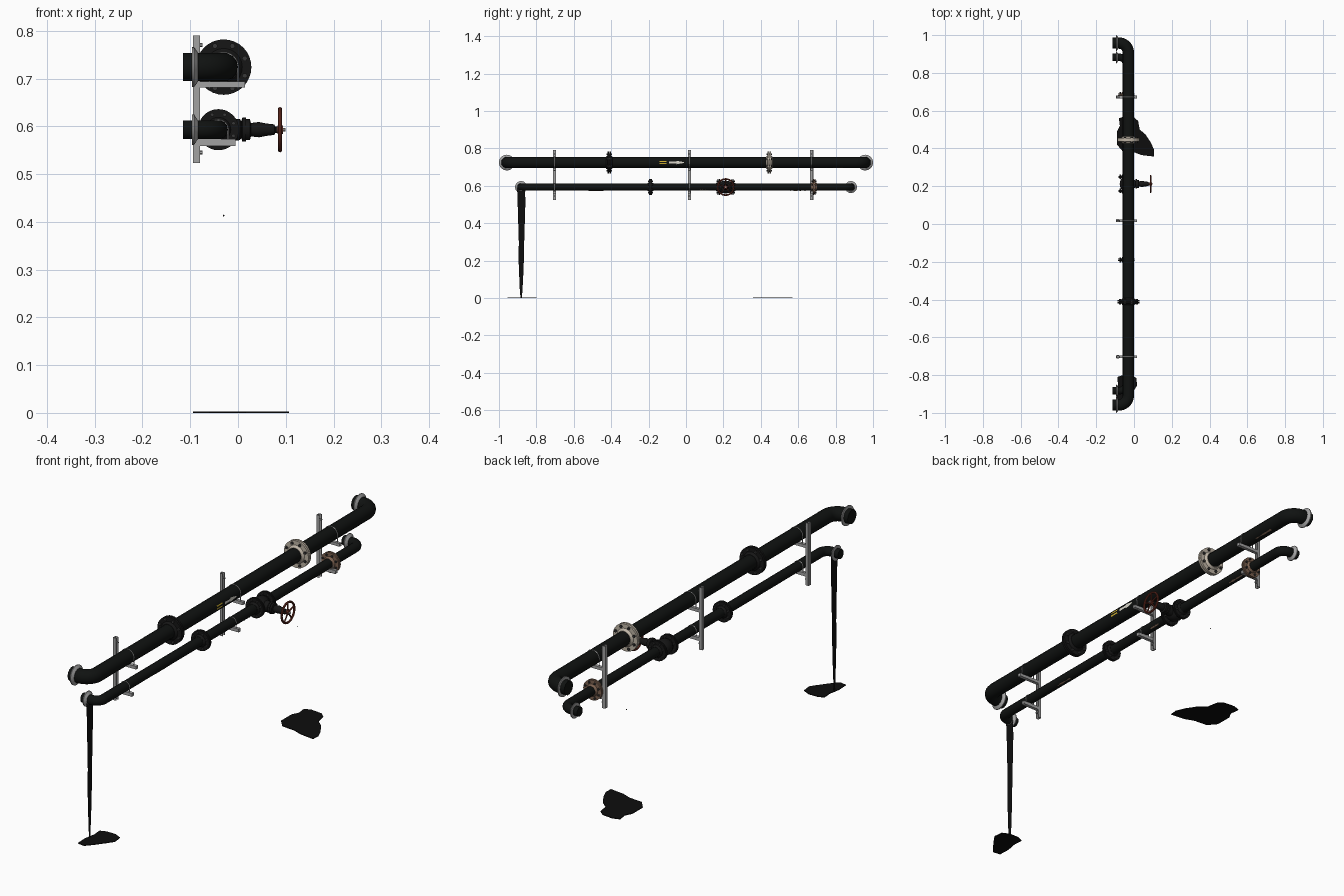
import bpy, bmesh, math, random
from mathutils import Vector, Matrix

if "Cube" in bpy.data.objects:
    bpy.data.objects.remove(bpy.data.objects["Cube"])

random.seed(4)


def material(name, rgb):
    m = bpy.data.materials.new(name)
    m.diffuse_color = (*rgb, 1)
    m.use_nodes = True
    m.node_tree.nodes["Principled BSDF"].inputs["Base Color"].default_value = m.diffuse_color
    return m


PIPE = material("pipe black", (0.005, 0.006, 0.0055))
IRON = material("flange black", (0.008, 0.008, 0.008))
BOLT = material("bolt dark grey", (0.04, 0.04, 0.04))
STEEL = material("galvanised grey", (0.36, 0.36, 0.36))
BEIGE = material("pale flange", (0.52, 0.46, 0.38))
RUST = material("rusty brown", (0.20, 0.12, 0.08))
RED = material("wheel red", (0.16, 0.03, 0.018))
OIL = material("spilled liquid", (0.004, 0.004, 0.004))
YELLOW = material("label yellow", (0.65, 0.45, 0.03))
WHITE = material("label white", (0.70, 0.68, 0.60))

# pipe data: centre x, centre z, radius, end y, bend radius
UX, UZ, UR = -0.03, 0.724, 0.03
LX, LZ, LR = -0.041, 0.593, 0.02


def finish(name, bm, mat):
    me = bpy.data.meshes.new(name)
    bmesh.ops.recalc_face_normals(bm, faces=bm.faces)
    bm.to_mesh(me)
    bm.free()
    me.materials.append(mat)
    ob = bpy.data.objects.new(name, me)
    bpy.context.collection.objects.link(ob)
    bpy.ops.object.select_all(action='DESELECT')
    ob.select_set(True)
    bpy.context.view_layer.objects.active = ob
    bpy.ops.object.shade_smooth_by_angle(angle=math.radians(35))
    return ob


def lathe(bm, centre, axis, profile, n=24):
    """Spin (distance along axis, radius) pairs into a closed solid."""
    rot = Vector((0, 0, 1)).rotation_difference(Vector(axis)).to_matrix()
    rings = [[bm.verts.new(Vector(centre) + rot @ Vector(
        (r * math.cos(math.tau * i / n), r * math.sin(math.tau * i / n), d)))
        for i in range(n)] for d, r in profile]
    for a, b in zip(rings, rings[1:]):
        for i in range(n):
            bm.faces.new((a[i], a[(i + 1) % n], b[(i + 1) % n], b[i]))
    bm.faces.new(rings[0][::-1])
    bm.faces.new(rings[-1])


def box(bm, x0, x1, y0, y1, z0, z1):
    m = Matrix.Translation(((x0 + x1) / 2, (y0 + y1) / 2, (z0 + z1) / 2))
    bmesh.ops.create_cube(bm, size=1, matrix=m @ Matrix.Diagonal((x1 - x0, y1 - y0, z1 - z0, 1)))


def tube(name, pts, radius, mat, cyclic=False, res=5):
    cu = bpy.data.curves.new(name, 'CURVE')
    cu.dimensions = '3D'
    cu.bevel_depth, cu.bevel_resolution, cu.use_fill_caps = radius, res, True
    sp = cu.splines.new('POLY')
    sp.points.add(len(pts) - 1)
    for p, co in zip(sp.points, pts):
        p.co = (*co, 1)
    sp.use_cyclic_u = cyclic
    tmp = bpy.data.objects.new(name + "_path", cu)
    bpy.context.collection.objects.link(tmp)
    bm = bmesh.new()
    bm.from_mesh(tmp.evaluated_get(bpy.context.evaluated_depsgraph_get()).to_mesh())
    bpy.data.objects.remove(tmp)
    bmesh.ops.remove_doubles(bm, verts=bm.verts, dist=1e-5)
    return finish(name, bm, mat)


# pipes with elbows turning back to the wall, and wall collars
def pipe(name, x, z, r, end, bend, collar):
    pts = []
    for s in (-1, 1):
        arc = [(x - bend + bend * math.cos(a), s * (end - bend + bend * math.sin(a)), z)
               for a in (math.pi / 2 * i / 8 for i in range(9))]
        half = arc + [(-0.115, s * end, z)]
        pts += half[::-1] if s < 0 else half
    tube(name, pts, r, PIPE)
    bm = bmesh.new()
    for s in (-1, 1):
        lathe(bm, (-0.096, s * end, z), (1, 0, 0),
              [(0, collar), (0.004, collar), (0.01, r * 1.12), (0.012, r * 1.02)], 28)
    finish(name + "_wall_collars", bm, STEEL)


pipe("upper_pipe", UX, UZ, UR, 0.958, 0.05, 0.042)
pipe("lower_pipe", LX, LZ, LR, 0.882, 0.034, 0.032)


# bolted flange pairs
def flange(name, x, y, z, r, R, mat, bolts, t=0.009):
    bm = bmesh.new()
    for s in (-1, 1):
        lathe(bm, (x, y, z), (0, s, 0),
              [(0, R * 0.85), (0.001, R * 0.85), (0.001, R), (t, R), (t, r * 1.3), (t + 0.009, r * 1.03)], 32)
    finish(name, bm, mat)
    bm = bmesh.new()
    for i in range(bolts):
        a = math.tau * (i + 0.5) / bolts
        k = (R + r * 1.25) / 2
        lathe(bm, (x + k * math.cos(a), y - t - 0.006, z + k * math.sin(a)), (0, 1, 0),
              [(0, R * 0.1), (2 * t + 0.012, R * 0.1)], 6)
    finish(name + "_bolts", bm, BOLT)


flange("upper_black_flange", UX, -0.411, UZ, UR, 0.058, IRON, 8)
flange("upper_pale_flange", UX, 0.445, UZ, UR, 0.058, BEIGE, 8)
flange("lower_black_flange", LX, -0.19, LZ, LR, 0.043, IRON, 8, 0.007)
flange("lower_rusty_flange", LX, 0.685, LZ, LR, 0.043, RUST, 8, 0.007)

# gate valve: end flanges, round body, bonnet and stem
VY = 0.212
for s, side in ((-1, "front"), (1, "back")):
    flange("valve_%s_flange" % side, LX, VY + s * 0.037, LZ, LR, 0.042, IRON, 8, 0.006)
bm = bmesh.new()
lathe(bm, (LX, VY, LZ), (0, 1, 0), [(-0.034, 0.022), (-0.02, 0.031), (0, 0.035), (0.02, 0.031), (0.034, 0.022)])
lathe(bm, (LX, VY, LZ), (1, 0, 0),
      [(0, 0.025), (0.045, 0.022), (0.048, 0.018), (0.05, 0.025), (0.058, 0.025), (0.058, 0.022),
       (0.066, 0.022), (0.068, 0.014), (0.085, 0.016), (0.1, 0.013), (0.117, 0.011), (0.119, 0.007), (0.128, 0.007)], 16)
finish("valve_body", bm, IRON)
bm = bmesh.new()
lathe(bm, (0.075, VY, LZ), (1, 0, 0), [(0, 0.004), (0.024, 0.004)], 10)
finish("valve_stem", bm, STEEL)

# handwheel with hub and dished spokes
ring = [(0.088, VY + 0.043 * math.cos(math.tau * i / 32), LZ + 0.043 * math.sin(math.tau * i / 32)) for i in range(32)]
tube("handwheel_rim", ring, 0.0045, RED, True, 2)
bm = bmesh.new()
lathe(bm, (0.083, VY, LZ), (1, 0, 0), [(0, 0.009), (0.011, 0.009)], 12)
for i in range(5):
    a = math.tau * i / 5 + math.pi / 2
    lathe(bm, (0.088, VY, LZ), (0, math.cos(a), math.sin(a)), [(0.005, 0.0035), (0.042, 0.003)], 6)
finish("handwheel_spokes", bm, RED)

# wall brackets: upright channel, two arms, U-bolts around the pipes
for i, y in enumerate((-0.703, 0.018, 0.672)):
    bm = bmesh.new()
    w = 0.007
    box(bm, -0.094, -0.091, y - w, y + w, 0.523, 0.79)
    for s in (-1, 1):
        box(bm, -0.092, -0.08, y + s * w - 0.0015, y + s * w + 0.0015, 0.523, 0.79)
    box(bm, -0.092, 0.015, y - w, y + w, 0.681, UZ - UR)
    box(bm, -0.092, -0.005, y - w, y + w, 0.559, LZ - LR)
    for z in (0.77, 0.545):
        lathe(bm, (-0.092, y, z), (1, 0, 0), [(0, 0.004), (0.018, 0.004)], 6)
    finish("wall_bracket_%d" % (i + 1), bm, STEEL)
    for nm, x, z, r in (("upper", UX, UZ, UR), ("lower", LX, LZ, LR)):
        loop = [(x + r * math.cos(math.pi * k / 16), y, z + r * math.sin(math.pi * k / 16)) for k in range(17)]
        tube("%s_u_bolt_%d" % (nm, i + 1), [(x + r, y, z - r - 0.015)] + loop + [(x - r, y, z - r - 0.015)],
             0.002, STEEL, res=1)


# thin curved plates on a pipe: angle 0 faces +x, width may taper along y
def patch(name, x, z, r, y0, y1, mid, h0, h1, mat, rough=0.0):
    bm = bmesh.new()
    nu, nv, rows = 8, 5, []
    for u in range(nu + 1):
        f = u / nu
        h = (h0 + (h1 - h0) * f) * (1 - rough * random.random())
        rows.append([bm.verts.new((x + (r + 0.001) * math.cos(mid + h * (2 * v / nv - 1)), y0 + (y1 - y0) * f,
                                   z + (r + 0.001) * math.sin(mid + h * (2 * v / nv - 1)))) for v in range(nv + 1)])
    for a, b in zip(rows, rows[1:]):
        for v in range(nv):
            bm.faces.new((a[v], b[v], b[v + 1], a[v + 1]))
    finish(name, bm, mat)


patch("yellow_label_top", UX, UZ, UR, -0.143, -0.105, 0.22, 0.09, 0.09, YELLOW)
patch("yellow_label_bottom", UX, UZ, UR, -0.143, -0.105, -0.18, 0.09, 0.09, YELLOW)
patch("white_label", UX, UZ, UR, -0.09, -0.05, 0, 0.2, 0.2, WHITE, 0.3)
patch("white_arrow_head", UX, UZ, UR, -0.05, -0.012, 0, 0.3, 0.08, WHITE)
for i, (x, z, r, y0, y1, mid) in enumerate((
        (UX, UZ, UR, 0.74, 0.84, -1.2), (LX, LZ, LR, 0.56, 0.64, -1.1),
        (LX, LZ, LR, 0.07, 0.12, -0.9), (LX, LZ, LR, -0.52, -0.44, -1.2))):
    patch("rust_patch_%d" % (i + 1), x, z, r, y0, y1, mid, 0.2, 0.2, RUST, 0.9)


# puddles on the floor
def puddle(name, outline):
    bm = bmesh.new()
    base = bm.faces.new([bm.verts.new((x, y, 0)) for x, y in outline])
    top = bmesh.ops.extrude_face_region(bm, geom=[base])["geom"]
    bmesh.ops.translate(bm, verts=[v for v in top if isinstance(v, bmesh.types.BMVert)], vec=(0, 0, 0.003))
    finish(name, bm, OIL)


puddle("large_puddle", [(-0.09, 0.42), (-0.06, 0.385), (0, 0.38), (0.04, 0.365), (0.105, 0.357), (0.107, 0.39),
                        (0.09, 0.43), (0.06, 0.475), (0.03, 0.5), (0.022, 0.545), (0, 0.565),
                        (-0.05, 0.57), (-0.08, 0.56), (-0.075, 0.52), (-0.09, 0.49)])
puddle("small_puddle", [(-0.092, -0.95), (-0.06, -0.955), (-0.03, -0.92), (0.0, -0.88), (0.017, -0.855), (0.012, -0.815),
                        (-0.02, -0.8), (-0.06, -0.8), (-0.088, -0.81), (-0.085, -0.85), (-0.094, -0.9)])

# flat sheet of liquid running down from the leaking collar
bm = bmesh.new()
edge = [(0.59, -0.903, -0.86), (0.5, -0.9, -0.859), (0.4, -0.897, -0.862), (0.3, -0.894, -0.865),
        (0.2, -0.895, -0.867), (0.1, -0.891, -0.871), (0.05, -0.889, -0.874), (0.002, -0.885, -0.877)]
rows = [[bm.verts.new((-0.085, y, z)) for y in (a, b)] for z, a, b in edge]
for a, b in zip(rows, rows[1:]):
    bm.faces.new((a[0], a[1], b[1], b[0]))
finish("leak_stream", bm, OIL)

# falling drop below the pale flange
bm = bmesh.new()
bmesh.ops.create_icosphere(bm, subdivisions=1, radius=0.002, matrix=Matrix.Translation((UX, 0.445, 0.413)))
finish("falling_drop", bm, OIL)
